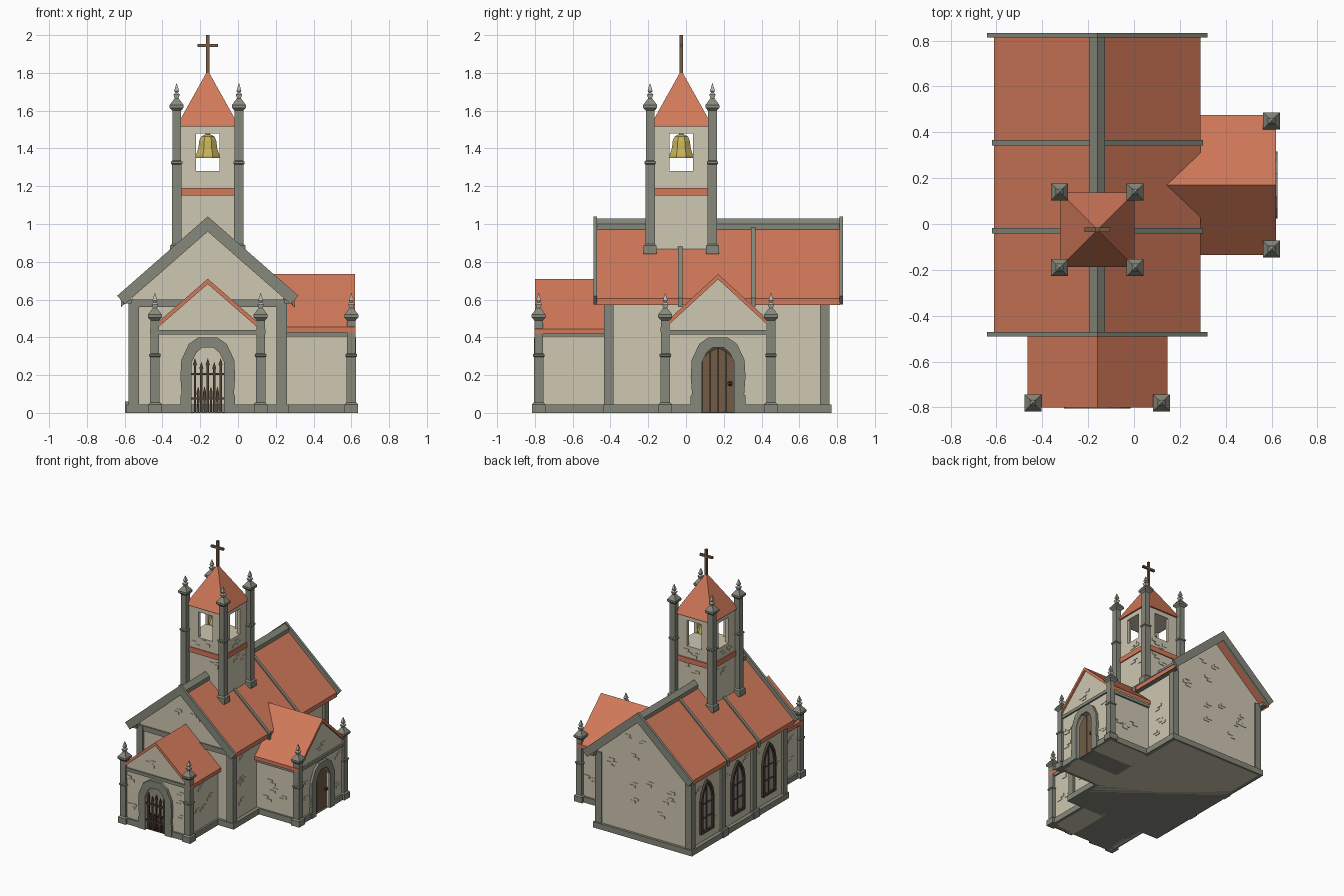
import bpy, bmesh, math, random
from mathutils import Matrix, Vector

if "Cube" in bpy.data.objects:
    bpy.data.objects.remove(bpy.data.objects["Cube"])

random.seed(4)


def material(name, r, g, b):
    m = bpy.data.materials.new(name)
    m.diffuse_color = (r, g, b, 1)
    m.use_nodes = True
    m.node_tree.nodes["Principled BSDF"].inputs["Base Color"].default_value = m.diffuse_color
    return m


WALL = material("cream plaster", 0.62, 0.57, 0.44)
STONE = material("grey stone", 0.24, 0.25, 0.20)
ROOF = material("terracotta tile", 0.64, 0.19, 0.10)
WOOD = material("brown wood", 0.17, 0.105, 0.06)
DARK = material("dark brown iron", 0.075, 0.05, 0.035)
GOLD = material("bell gold", 0.56, 0.45, 0.10)
PALE = material("pale stone", 0.47, 0.48, 0.40)
GLASS = material("dull glass", 0.30, 0.31, 0.27)
I = Matrix.Identity(4)


def finish(name, bm, mat, M=I):
    bmesh.ops.recalc_face_normals(bm, faces=bm.faces)
    me = bpy.data.meshes.new(name)
    bm.transform(M)
    bm.to_mesh(me)
    bm.free()
    me.materials.append(mat)
    ob = bpy.data.objects.new(name, me)
    bpy.context.collection.objects.link(ob)
    return ob


def prism(name, pts, y0, y1, mat, M=I):
    """Extrude an (x, z) outline from y0 to y1."""
    bm = bmesh.new()
    f = bm.faces.new([bm.verts.new((x, y0, z)) for x, z in pts])
    r = bmesh.ops.extrude_face_region(bm, geom=[f])
    vs = [v for v in r["geom"] if isinstance(v, bmesh.types.BMVert)]
    bmesh.ops.translate(bm, verts=vs, vec=(0, y1 - y0, 0))
    return finish(name, bm, mat, M)


def box(name, x0, x1, y0, y1, z0, z1, mat, M=I):
    return prism(name, [(x0, z0), (x1, z0), (x1, z1), (x0, z1)], y0, y1, mat, M)


def stack(name, prof, n, mat, loc, M=I):
    """Rings of n sides from (half width, z) pairs; n=4 gives square blocks."""
    bm = bmesh.new()
    k = 1 / math.cos(math.pi / n)
    rings = [[bm.verts.new((loc[0] + k * r * math.cos(math.tau * (i + .5) / n),
                            loc[1] + k * r * math.sin(math.tau * (i + .5) / n), z))
              for i in range(n)] for r, z in prof]
    for a, b in zip(rings, rings[1:]):
        for i in range(n):
            bm.faces.new((a[i], a[(i + 1) % n], b[(i + 1) % n], b[i]))
    bm.faces.new(rings[0])
    bm.faces.new(rings[-1])
    return finish(name, bm, mat, M)


def chevron(name, half, apex, slope, t, y0, y1, mat, M=I):
    """Pitched slab, t thick vertically."""
    e = apex - slope * half
    prism(name, [(-half, e), (0, apex), (half, e), (half, e - t), (0, apex - t), (-half, e - t)],
          y0, y1, mat, M)


def column(name, x, y, z0, zr, zc, M=I):
    stack(name, [(.035, z0), (.035, z0 + .045), (.025, z0 + .055), (.025, zr - .005), (.03, zr),
                 (.03, zr + .01), (.023, zr + .015), (.023, zc - .01), (.037, zc + .005),
                 (.037, zc + .02), (.011, zc + .055)], 4, STONE, (x, y), M)
    stack(name + "_finial", [(.008, zc + .05), (.017, zc + .075), (.007, zc + .085),
                             (.013, zc + .095), (.001, zc + .135)], 4, PALE, (x, y), M)


def bricks(M, u0, u1, z0, z1, n):
    """Small groups of slightly raised bricks on a wall facing local -y."""
    for _ in range(n):
        u, z = random.uniform(u0, u1), random.uniform(z0, z1)
        s = random.choice((-1, 1))
        for k in range(2):
            c = u + s * k * .025
            box("wall_brick", c - .022, c + .022, -.004, .004, z + k * .022, z + k * .022 + .02, WALL, M)


def place(x, y, deg):
    return Matrix.Translation((x, y, 0)) @ Matrix.Rotation(math.radians(deg), 4, 'Z')


# ---------------- nave ----------------
CX = -.16
N = Matrix.Translation((CX, 0, 0))
prism("nave_walls", [(-.4, 0), (.4, 0), (.4, .62), (0, .975), (-.4, .62)], -.42, .75, WALL, N)
box("nave_base", -.43, .43, -.44, .77, 0, .045, STONE, N)
chevron("nave_roof", .45, 1.0, .875, .035, -.475, .815, ROOF, N)
chevron("ridge_cap", .034, 1.03, .875, .05, -.475, .815, STONE, N)
for y in (-.49, .812):
    prism("gable_trim", [(-.48, .62), (0, 1.04), (.48, .62), (.44, .575), (0, .96), (-.44, .575)],
          y, y + .02, STONE, N)
for y in (-.03, .355):
    chevron("roof_strip", .46, 1.012, .875, .05, y - .012, y + .012, STONE, N)
for s in (-1, 1):
    a, b = sorted((s * .405, s * .445))
    box("eave_beam", a, b, -.46, .80, .578, .602, STONE, N)
    a, b = sorted((s * .365, s * .42))
    for y in (-.435, .71):
        box("corner_post", a, b, y, y + .05, 0, .60, STONE, N)
box("front_beam", -.4, .4, -.43, -.41, .56, .60, STONE, N)
for y in (-.03, .355):
    box("side_post", -.42, -.38, y - .025, y + .025, 0, .60, STONE, N)
    box("side_post_foot", -.437, -.40, y - .035, y + .035, 0, .06, STONE, N)

# ---------------- pointed windows on the left wall ----------------
def lancet(w, z0, zs, za):
    right = [(w, z0), (w, zs), (w * .8, zs + (za - zs) * .45), (w * .4, zs + (za - zs) * .8)]
    return right + [(0, za)] + [(-x, z) for x, z in reversed(right)]


for y in (-.22, .165, .55):
    W = place(CX - .4, y, -90)
    outer, inner = lancet(.08, .11, .37, .52), lancet(.06, .13, .365, .49)
    n = len(outer)
    for i in range(n):
        j = (i + 1) % n
        prism("window_frame", [outer[i], outer[j], inner[j], inner[i]], -.018, .01, DARK, W)
    prism("window_pane", inner, -.004, .004, GLASS, W)
    box("window_mullion", -.005, .005, -.009, 0, .13, .48, DARK, W)
    for z in (.22, .33):
        box("window_bar", -.06, .06, -.009, 0, z, z + .009, DARK, W)

# ---------------- porches ----------------
ARCH_IN = [(.085, 0), (.085, .27), (.06, .32), (.03, .345)]
ARCH_OUT = [(.145, 0), (.145, .09), (.138, .1), (.145, .19), (.14, .28), (.10, .365), (.05, .40)]


def mirror(pts):
    return pts + [(-x, z) for x, z in reversed(pts)]


def porch(name, M, apex, slope, back):
    wall_z = apex - .02 - slope * .28
    # gable shell with the doorway tunnelled through it
    prism(name + "_walls", [(-.28, 0), (-.28, wall_z), (0, apex - .02), (.28, wall_z), (.28, 0)]
          + mirror(ARCH_IN), 0, .37, WALL, M)
    chevron(name + "_roof", .305, apex, slope, .028, -.015, back, ROOF, M)
    box(name + "_floor", -.28, .28, .0, .37, 0, .004, STONE, M)
    box(name + "_lintel", -.26, .26, -.012, .01, .415, .44, STONE, M)
    prism(name + "_arch", ARCH_OUT + [(-x, z) for x, z in reversed(ARCH_OUT)]
          + [(-x, z) for x, z in ARCH_IN] + ARCH_IN[::-1], -.02, .02, STONE, M)
    for s in (-1, 1):
        column(name + "_column", s * .28, .005, 0, .30, .50, M)
        a, b = sorted((s * .14, s * .28))
        box(name + "_base_front", a, b, -.015, .02, 0, .045, STONE, M)
        a, b = sorted((s * .27, s * .295))
        box(name + "_base_side", a, b, 0, .37, 0, .045, STONE, M)
        a, b = sorted((s * .27, s * .292))
        box(name + "_eave_beam", a, b, .01, .37, .405, .43, STONE, M)
        bricks(M, min(s * .19, s * .23), max(s * .19, s * .23), .1, .36, 3)
        S = M @ place(s * .28, .18, 90 * s)
        bricks(S, -.1, .1, .1, .36, 4)
    bricks(M, -.06, .06, .47, .55, 2)


F = place(CX, -.785, 0)
R = place(.605, .17, 90)
porch("front_porch", F, .71, .87, .37)
porch("side_porch", R, .735, .92, .49)

# iron gate with pointed bars
for i in range(5):
    u = -.068 + i * .034
    h = .29 if i % 2 == 0 else .27
    prism("gate_bar", [(u - .006, .005), (u + .006, .005), (u + .006, h - .04), (u + .011, h - .035),
                       (u, h), (u - .011, h - .035), (u - .006, h - .04)], -.006, .006, DARK, F)
    if i < 4:
        v = u + .017
        prism("gate_spike", [(v - .004, .005), (v + .004, .005), (v + .008, .11), (v, .14), (v - .008, .11)],
              -.004, .004, DARK, F)
for z in (.07, .20):
    box("gate_rail", -.085, .085, -.009, .009, z, z + .012, DARK, F)

# plank door
prism("door_backing", mirror(ARCH_IN), .02, .03, DARK, R)
for i in range(4):
    u = -.0635 + i * .0425
    w, s = .0195, 1 if u > 0 else -1
    lo, hi = (.285, .325) if i in (0, 3) else (.325, .343)
    zl, zr = (hi, lo) if s > 0 else (lo, hi)
    prism("door_plank", [(u - w, .005), (u + w, .005), (u + w, zr), (u - w, zl)], .01, .02, WOOD, R)
stack("door_handle", [(.006, .143), (.012, .15), (.012, .16), (.006, .167)], 6, DARK, (.063, 0), R)

# ---------------- bell tower ----------------
T = Matrix.Translation((CX, -.025, 0))
box("tower_body", -.15, .15, -.15, .15, .75, 1.28, WALL, T)
box("tower_top", -.15, .15, -.15, .15, 1.48, 1.525, WALL, T)
stack("tower_band", [(.158, 1.15), (.158, 1.19)], 4, ROOF, (0, 0), T)
for q in range(4):
    Q = T @ Matrix.Rotation(q * math.pi / 2, 4, 'Z')
    for a, b in ((-.15, -.062), (.062, .15)):
        box("belfry_wall", a, b, -.15, -.125, 1.28, 1.48, WALL, Q)
    column("tower_column", .165, .165, .84, 1.32, 1.61, Q)
    B = Q @ place(0, -.15, 0)
    bricks(B, -.09, .09, 1.05, 1.11, 2)
    bricks(B, -.09, .09, 1.2, 1.23, 2)
stack("spire", [(.163, 1.515), (.163, 1.522), (.008, 1.80)], 4, ROOF, (0, 0), T)
stack("bell", [(.063, 1.35), (.063, 1.362), (.05, 1.40), (.045, 1.44), (.036, 1.462), (.014, 1.475)],
      8, GOLD, (0, 0), T)
stack("bell_hanger", [(.012, 1.47), (.012, 1.49)], 4, GOLD, (0, 0), T)
box("cross_upright", -.009, .009, -.009, .009, 1.77, 2.0, WOOD, T)
box("cross_arm", -.055, .055, -.009, .009, 1.938, 1.954, WOOD, T)

# ---------------- raised bricks on the nave ----------------
bricks(place(CX, .75, 180), -.3, .3, .1, .55, 9)
bricks(place(CX, .75, 180), -.12, .12, .62, .78, 3)
bricks(place(CX, -.42, 0), -.12, .12, .72, .8, 3)
bricks(place(CX + .4, .6, 90), -.05, .08, .1, .5, 4)
bricks(place(CX + .4, -.25, 90), -.08, .06, .1, .5, 4)
for y in (-.32, -.1, .07, .27, .45, .65):
    bricks(place(CX - .4, y, -90), -.005, .005, .1, .5, 1)
